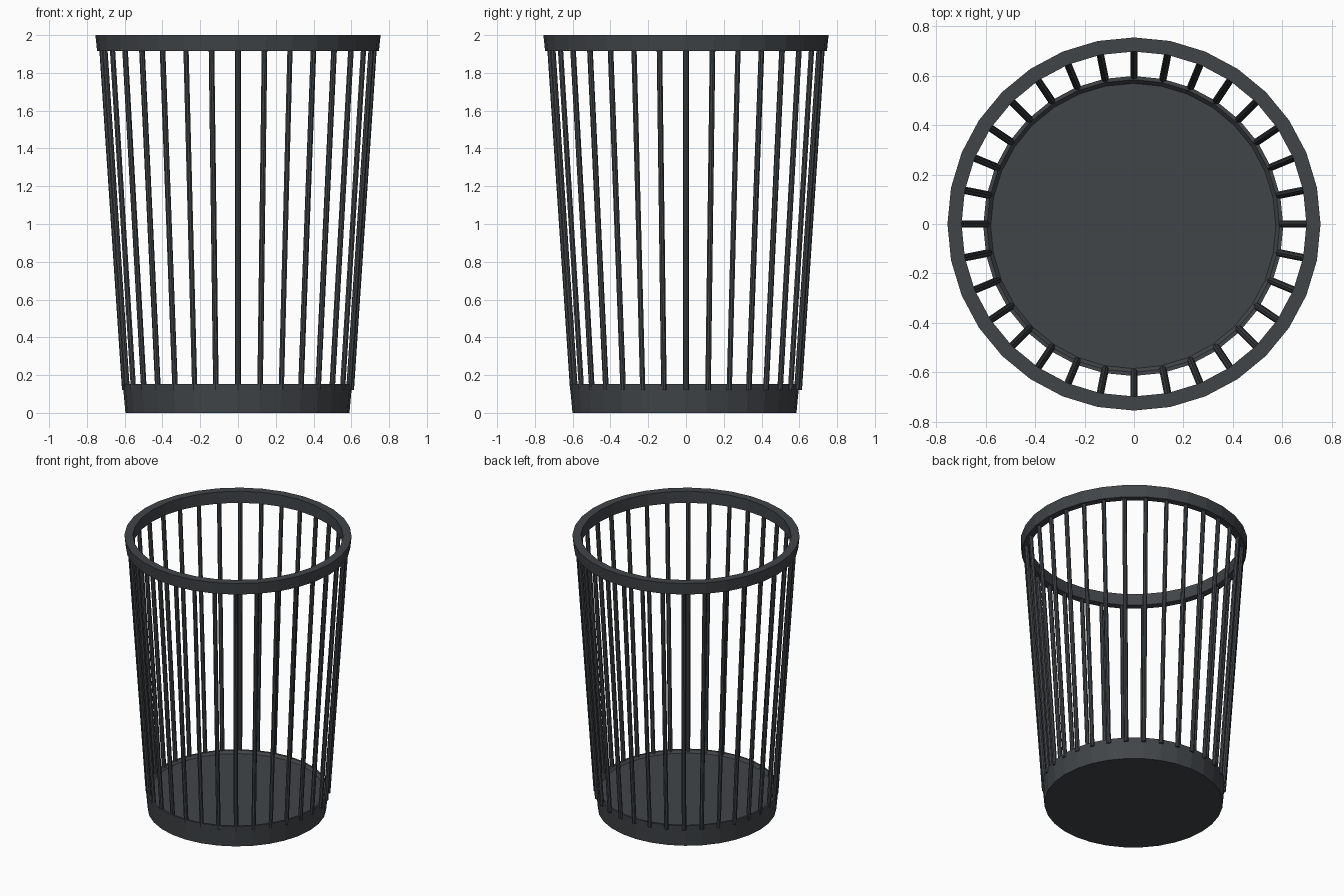
import bpy, bmesh, math
from mathutils import Vector

SIDES = 32

cube = bpy.data.objects.get("Cube")
if cube:
    bpy.data.objects.remove(cube, do_unlink=True)

charcoal = bpy.data.materials.new("charcoal")
charcoal.use_nodes = True
color = (0.053, 0.060, 0.066, 1)
charcoal.diffuse_color = color
charcoal.node_tree.nodes["Principled BSDF"].inputs["Base Color"].default_value = color


def add_object(name, bm):
    bmesh.ops.recalc_face_normals(bm, faces=bm.faces)
    mesh = bpy.data.meshes.new(name)
    bm.to_mesh(mesh)
    bm.free()
    mesh.materials.append(charcoal)
    obj = bpy.data.objects.new(name, mesh)
    bpy.context.collection.objects.link(obj)
    return obj


def ring_points(radius, z):
    step = 2 * math.pi / SIDES
    return [(radius * math.cos(i * step), radius * math.sin(i * step), z)
            for i in range(SIDES)]


def lathe(name, profile, closed):
    """Sweep a (radius, z) profile around z; open profiles get end caps."""
    bm = bmesh.new()
    loops = [[bm.verts.new(p) for p in ring_points(r, z)] for r, z in profile]
    pairs = list(zip(loops, loops[1:]))
    if closed:
        pairs.append((loops[-1], loops[0]))
    else:
        bm.faces.new(loops[0])
        bm.faces.new(loops[-1])
    for a, b in pairs:
        for i in range(SIDES):
            j = (i + 1) % SIDES
            bm.faces.new((a[i], a[j], b[j], b[i]))
    return add_object(name, bm)


# Base tray with a shallow recessed floor
base = lathe("base", [(0.593, 0), (0.607, 0.153), (0.592, 0.153), (0.577, 0.135)], False)
base.location = (-0.003, -0.008, 0)

# Top rim band
lathe("rim", [(0.746, 1.915), (0.755, 2.0), (0.698, 2.0), (0.698, 1.915)], True)

# Slanted bars joining base and rim
bm = bmesh.new()
for k in range(SIDES):
    angle = 2 * math.pi * k / SIDES
    out = Vector((math.cos(angle), math.sin(angle), 0))
    low = out * 0.599 + Vector((0, 0, 0.122))
    high = out * 0.721 + Vector((0, 0, 1.95))
    turn = (high - low).to_track_quat('Z', 'Y').to_matrix().to_4x4()
    turn.translation = (low + high) / 2
    bmesh.ops.create_cone(bm, cap_ends=True, segments=8, radius1=0.015,
                          radius2=0.015, depth=(high - low).length, matrix=turn)
add_object("bars", bm)
